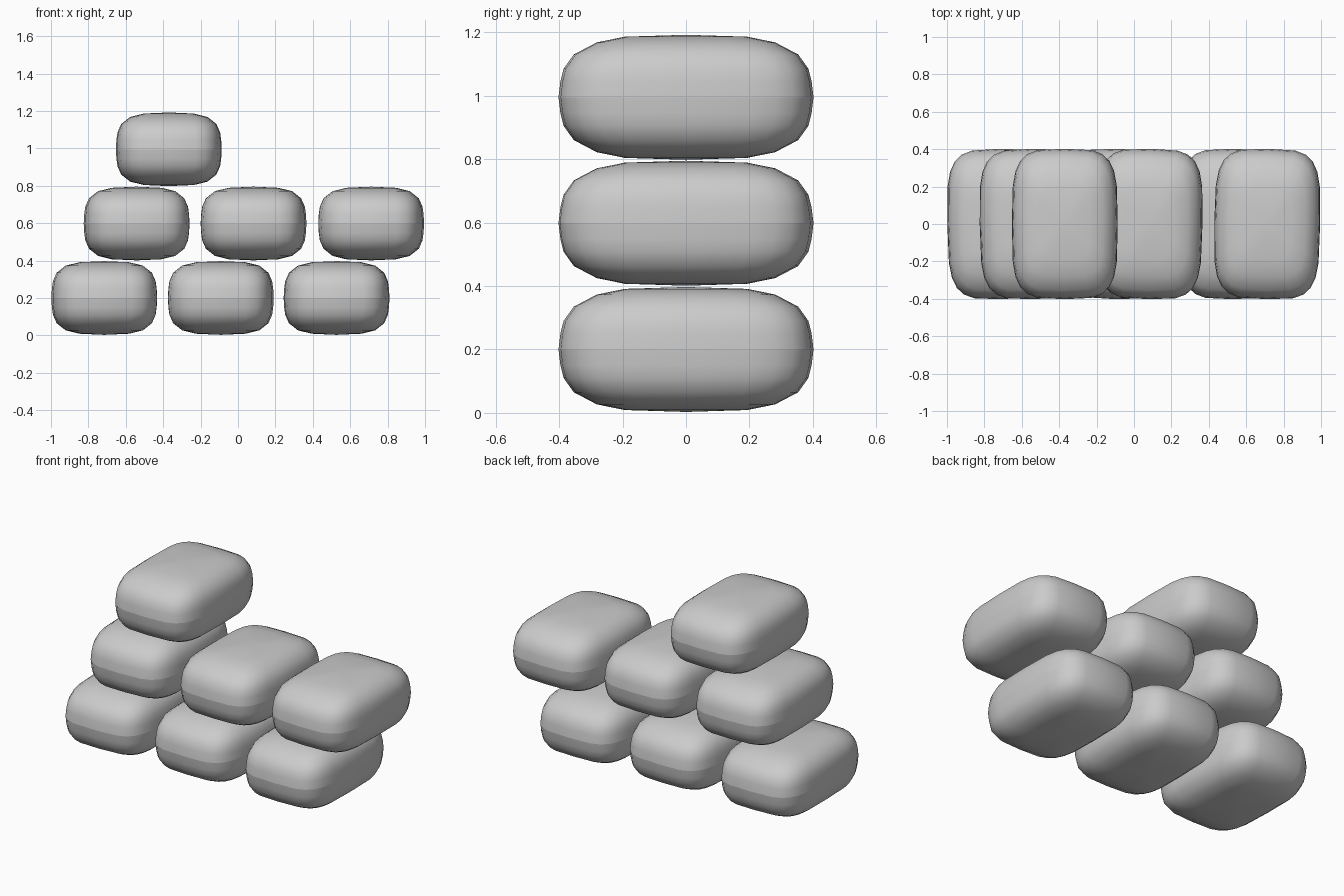
import bpy, bmesh, math

if "Cube" in bpy.data.objects:
    bpy.data.objects.remove(bpy.data.objects["Cube"])

HALF_W, HALF_D, SIDES = 0.283, 0.402, 24

fabric = bpy.data.materials.new("grey fabric")
fabric.diffuse_color = (0.6, 0.6, 0.6, 1)
fabric.use_nodes = True
fabric.node_tree.nodes["Principled BSDF"].inputs["Base Color"].default_value = fabric.diffuse_color

# rings from the seam towards the crown: height, width scale, depth scale
RINGS = [(0.0, 1.0, 1.0), (0.05, 0.99, 0.985), (0.09, 0.97, 0.96),
         (0.135, 0.90, 0.88), (0.173, 0.73, 0.70), (0.191, 0.47, 0.48)]
CROWN = 0.197


def soft(v):
    """Squared-off circle coordinate for the pillow outline."""
    return math.copysign(abs(v) ** 0.5, v)


def make_bag(name, x, z, yaw):
    bm = bmesh.new()
    # upper and lower halves meet at the seam
    for side in (1, -1):
        rings = []
        for h, sx, sy in RINGS:
            ring = []
            for i in range(SIDES):
                a = 2 * math.pi * i / SIDES
                ring.append(bm.verts.new((HALF_W * sx * soft(math.cos(a)),
                                          HALF_D * sy * soft(math.sin(a)),
                                          side * h)))
            rings.append(ring)
        crown = bm.verts.new((0, 0, side * CROWN))
        for i in range(SIDES):
            j = (i + 1) % SIDES
            faces = [(lo[i], lo[j], up[j], up[i]) for lo, up in zip(rings, rings[1:])]
            faces.append((rings[-1][i], rings[-1][j], crown))
            for f in faces:
                bm.faces.new(f if side == 1 else f[::-1])
    for f in bm.faces:
        f.smooth = True
    me = bpy.data.meshes.new(name)
    bm.to_mesh(me)
    bm.free()
    me.materials.append(fabric)
    ob = bpy.data.objects.new(name, me)
    ob.location = (x, 0, z)
    ob.rotation_euler.z = math.radians(yaw)
    bpy.context.collection.objects.link(ob)


# stacked courses: name, height, (x, yaw) of each bag
COURSES = [("bottom_bag", 0.200, [(-0.715, 1), (-0.092, -1), (0.527, 0)]),
           ("middle_bag", 0.598, [(-0.542, 1), (0.083, -1), (0.712, -1)]),
           ("top_bag", 0.995, [(-0.370, 0)])]
for name, z, bags in COURSES:
    for n, (x, yaw) in enumerate(bags, 1):
        make_bag(f"{name}_{n}", x, z, yaw)
